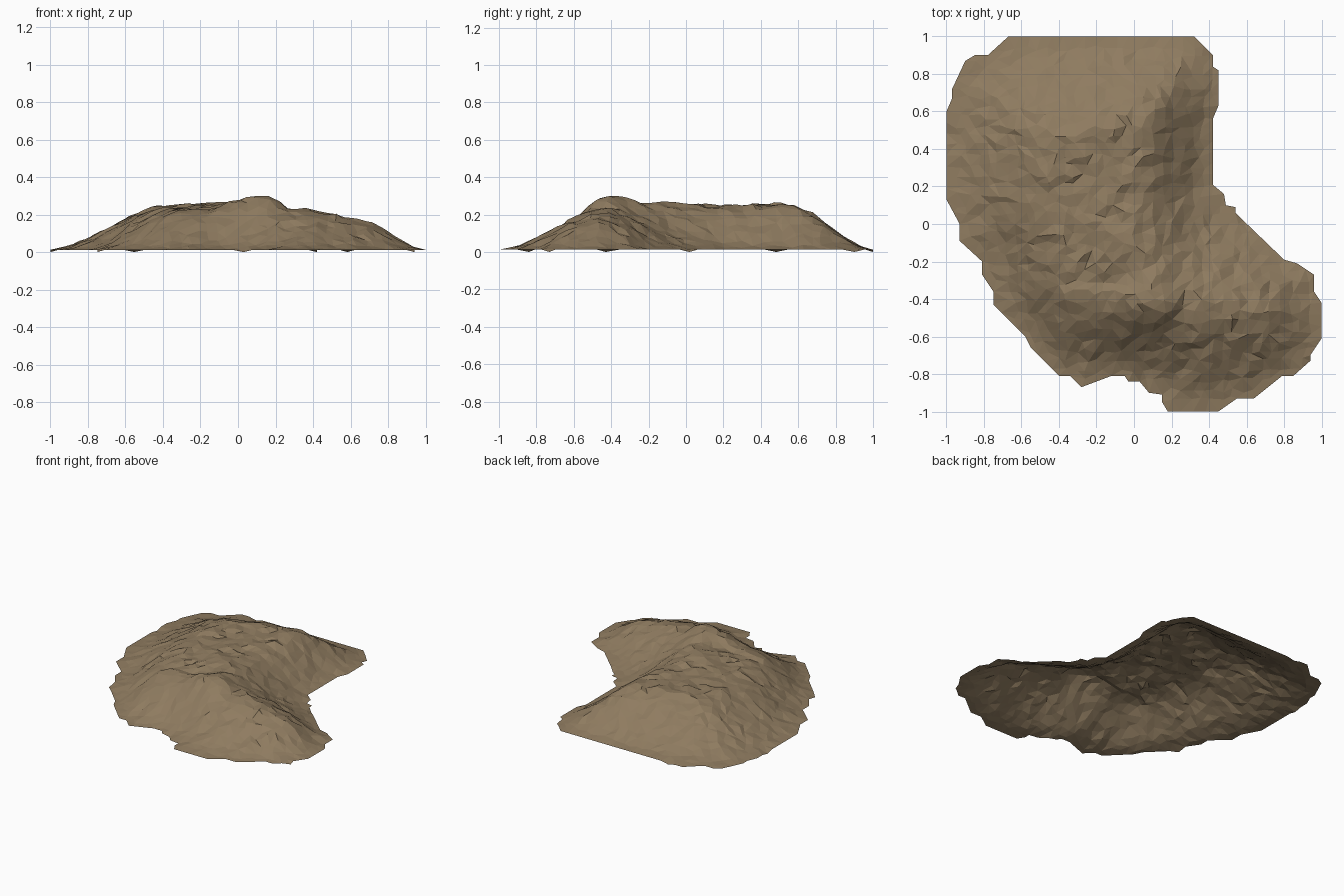
import bpy, random
from mathutils import Vector, geometry, noise

if "Cube" in bpy.data.objects:
    bpy.data.objects.remove(bpy.data.objects["Cube"])

random.seed(4)

# Footprint of the mound, seen from the top
OUTLINE = [Vector(p) for p in [
    (-.67, 1), (.32, 1), (.42, .9), (.42, .84), (.45, .82), (.45, .63), (.42, .56), (.42, .21),
    (.48, .16), (.49, .1), (.54, .09), (.54, .06), (.8, -.19), (.87, -.21), (.96, -.27),
    (.96, -.36), (1, -.42), (1, -.61), (.94, -.7), (.94, -.73), (.85, -.81), (.79, -.81),
    (.64, -.93), (.55, -.93), (.45, -1), (.18, -1), (.15, -.95), (.15, -.91), (.08, -.9),
    (.03, -.84), (-.03, -.84), (-.05, -.81), (-.12, -.81), (-.28, -.87), (-.34, -.81),
    (-.4, -.81), (-.55, -.66), (-.58, -.6), (-.75, -.43), (-.75, -.36), (-.81, -.27),
    (-.81, -.2), (-.93, -.09), (-.93, 0), (-1, .13), (-1, .6), (-.97, .67), (-.97, .72),
    (-.9, .87), (-.85, .9), (-.78, .9)]]

# Crest points (x, y, height) and the ridges joining them
CREST = [(-.38, .42, .245), (-.15, .5, .265), (.05, .56, .25), (0, .2, .245), (-.02, -.05, .265),
         (.13, -.42, .298), (.32, -.44, .235), (.5, -.45, .212), (.62, -.46, .172),
         (-.4, .02, .23), (-.28, -.36, .22)]
RIDGES = [(0, 1), (1, 2), (2, 3), (3, 4), (4, 5), (5, 6), (6, 7), (7, 8), (4, 9), (9, 0),
          (0, 3), (9, 10), (10, 5), (10, 4), (9, 3)]


def seg_dist(p, a, b):
    ab = b - a
    t = max(0, min(1, (p - a).dot(ab) / ab.length_squared))
    return (p - a - ab * t).length


def edge_dist(p):
    return min(seg_dist(p, OUTLINE[i - 1], OUTLINE[i]) for i in range(len(OUTLINE)))


def inside(p):
    odd = False
    for i, b in enumerate(OUTLINE):
        a = OUTLINE[i - 1]
        if (a.y > p.y) != (b.y > p.y) and p.x < a.x + (p.y - a.y) * (b.x - a.x) / (b.y - a.y):
            odd = not odd
    return odd


def height(p, edge):
    """Slope from the rim up to the nearest ridge, roughened with noise."""
    ridge = min(seg_dist(p, Vector(CREST[a][:2]), Vector(CREST[b][:2])) for a, b in RIDGES)
    t = edge / (edge + ridge)
    w = [1 / ((p - Vector(c[:2])).length_squared + .002) ** 1.5 for c in CREST]
    top = sum(k * c[2] for k, c in zip(w, CREST)) / sum(w)
    s = .12 * t + .88 * t * t * (3 - 2 * t)
    rough = .012 * noise.noise(Vector((p.x * 12, p.y * 12, 7))) + random.uniform(-.008, .008)
    return min(.3, max(.012, .012 + (top - .012) * s + rough * min(1, edge * 6)))


# Rim points, then jittered points filling the footprint
points, heights = [], []
for i, b in enumerate(OUTLINE):
    a = OUTLINE[i - 1]
    n = max(1, round((b - a).length / .06))
    for k in range(n):
        points.append(a.lerp(b, k / n))
        heights.append(0 if len(points) % 17 == 5 else .012)
rim = len(points)
STEP = .052
for i in range(-19, 20):
    for j in range(-19, 20):
        p = Vector((i * STEP, j * STEP)) + Vector((random.uniform(-.017, .017), random.uniform(-.017, .017)))
        if inside(p):
            d = edge_dist(p)
            if d > .026:
                points.append(p)
                heights.append(height(p, d))

edges = [(i, (i + 1) % rim) for i in range(rim)]
verts, _, faces, origin, _, _ = geometry.delaunay_2d_cdt(points, edges, [], 1, 1e-5)
coords = [(v.x, v.y, heights[o[0]] if o else .012) for v, o in zip(verts, origin)]

# Earth mound: an open, flat-faceted shell
mesh = bpy.data.meshes.new("earth_mound")
mesh.from_pydata(coords, [], [tuple(f) for f in faces])
mesh.update()
mound = bpy.data.objects.new("earth_mound", mesh)
bpy.context.collection.objects.link(mound)
earth = bpy.data.materials.new("earth brown")
earth.diffuse_color = (.275, .2, .117, 1)
earth.use_nodes = True
earth.node_tree.nodes["Principled BSDF"].inputs["Base Color"].default_value = earth.diffuse_color
mesh.materials.append(earth)
